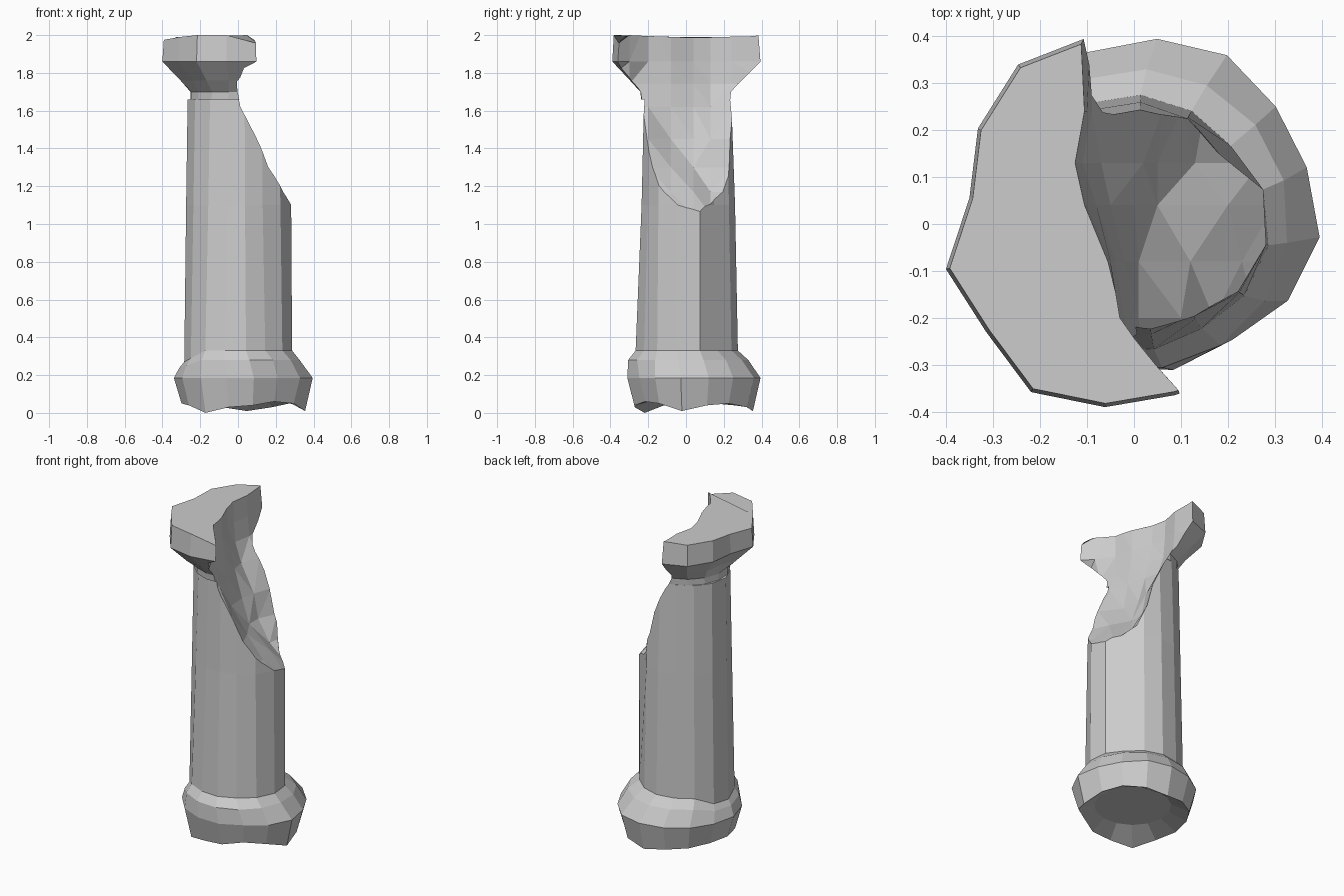
import bpy, bmesh
from math import cos, sin, radians

if "Cube" in bpy.data.objects:
    bpy.data.objects.remove(bpy.data.objects["Cube"])


def ring(z, r, cx=0.0, cy=0.0, n=15, phase=-9):
    """Column ring; z and r may be single values or one per corner."""
    pts = []
    for i in range(n):
        a = radians(phase + i * 360 / n)
        ri = r[i] if isinstance(r, list) else r
        zi = z[i] if isinstance(z, list) else z
        pts.append((cx + ri * cos(a), cy + ri * sin(a), zi))
    return pts


def scaled(values, k):
    return [v * k for v in values]


def loft(name, rings, triangulate=False):
    """Skin a stack of equal-length rings and cap both ends."""
    bm = bmesh.new()
    rows = [[bm.verts.new(p) for p in r] for r in rings]
    n = len(rows[0])
    for lo, hi in zip(rows, rows[1:]):
        for i in range(n):
            j = (i + 1) % n
            bm.faces.new((lo[i], lo[j], hi[j], hi[i]))
    bm.faces.new(rows[0][::-1])
    bm.faces.new(rows[-1])
    if triangulate:
        bmesh.ops.triangulate(bm, faces=bm.faces[:])
    bmesh.ops.recalc_face_normals(bm, faces=bm.faces[:])
    mesh = bpy.data.meshes.new(name)
    bm.to_mesh(mesh)
    bm.free()
    ob = bpy.data.objects.new(name, mesh)
    bpy.context.collection.objects.link(ob)
    return ob


# Worn base: hollowed underside, chipped rim, bulging torus, sagging left shoulder
rim_z = [.01, .04, .05, .03, .01, .03, .04, .05, .05, .04, 0, .03, .04, .06, .05]
bulge = [.37, .35, .35, .37, .365, .36, .36, .36, .37, .365, .36, .35, .345, .33, .355]
shoulder_z = [.28] * 7 + [.25, .24, .25] + [.28] * 5
foot_z = [.33] * 7 + [.28, .27, .29] + [.33] * 5
foot_top = [.29, .285, .265, .27, .275, .275, .28, .285, .285, .28, .275, .27, .27, .265, .28]
base = loft("base", [
    ring(.07, .22, .06, .06),
    ring(rim_z, scaled(bulge, .89), .03, .03),
    ring(.185, bulge, .03, .03),
    ring(shoulder_z, .32, .01, .01),
    ring(foot_z, foot_top),
])

# Tapering shaft with chipped, flattened corners
shaft_mid = [.285, .285, .235, .255, .26, .26, .265, .27, .275, .265, .25, .237, .238, .24, .268]
shaft_top = [.265, .265, .25, .245, .24, .245, .255, .265, .267, .255, .235, .222, .225, .23, .25]
shaft = loft("shaft", [
    ring(foot_z, foot_top),
    ring(1.10, shaft_mid),
    ring(1.66, shaft_top),
])

# Flared capital with an uneven edge
edge = [.4, .4, .4, .4, .41, .42, .39, .355, .412, .39, .42, .395, .375, .39, .4, .4]
top_z = [2.0] * 5 + [1.99, 1.99, 1.98, 1.975, 1.99, 2.0, 2.0, 1.96, 1.95, 2.0, 2.0]
corner = dict(n=16, phase=13.5)
capital = loft("capital", [
    ring(1.66, .24, -.015, .0, **corner),
    ring(1.70, .245, -.01, .0, **corner),
    ring(1.76, scaled(edge, .76), **corner),
    ring(1.86, edge, **corner),
    ring(top_z, scaled(edge, .98), **corner),
])

# Jagged break: x of the fracture across y, for each height
ys = [-.45, -.3, -.2, -.08, .04, .13, .24, .45]
fracture = {
    1.05: [.45, .42, .40, .34, .30, .27, .30, .40],
    1.17: [.27, .26, .26, .23, .20, .13, .15, .18],
    1.30: [.17, .17, .17, .12, .05, .05, .10, .12],
    1.45: [.10, .10, .10, .01, .00, .02, .06, .08],
    1.62: [.02, .02, .01, -.02, -.05, -.07, -.02, .0],
    1.74: [.01, .00, -.02, -.04, -.08, -.11, -.09, -.09],
    1.86: [.18, .04, -.03, -.05, -.10, -.12, -.10, -.11],
    2.10: [.22, .05, -.03, -.06, -.11, -.13, -.11, -.12],
}
cutter = loft("break_cutter", [
    [(x, y, z) for x, y in zip(xs, ys)] + [(1, .45, z), (1, -.45, z)]
    for z, xs in fracture.items()
], triangulate=True)
cutter.hide_render = True

for part in (shaft, capital):
    mod = part.modifiers.new("break", 'BOOLEAN')
    mod.operation = 'DIFFERENCE'
    mod.solver = 'EXACT'
    mod.object = cutter
    bpy.context.view_layer.objects.active = part
    bpy.ops.object.modifier_apply(modifier=mod.name)

bpy.data.objects.remove(cutter, do_unlink=True)
